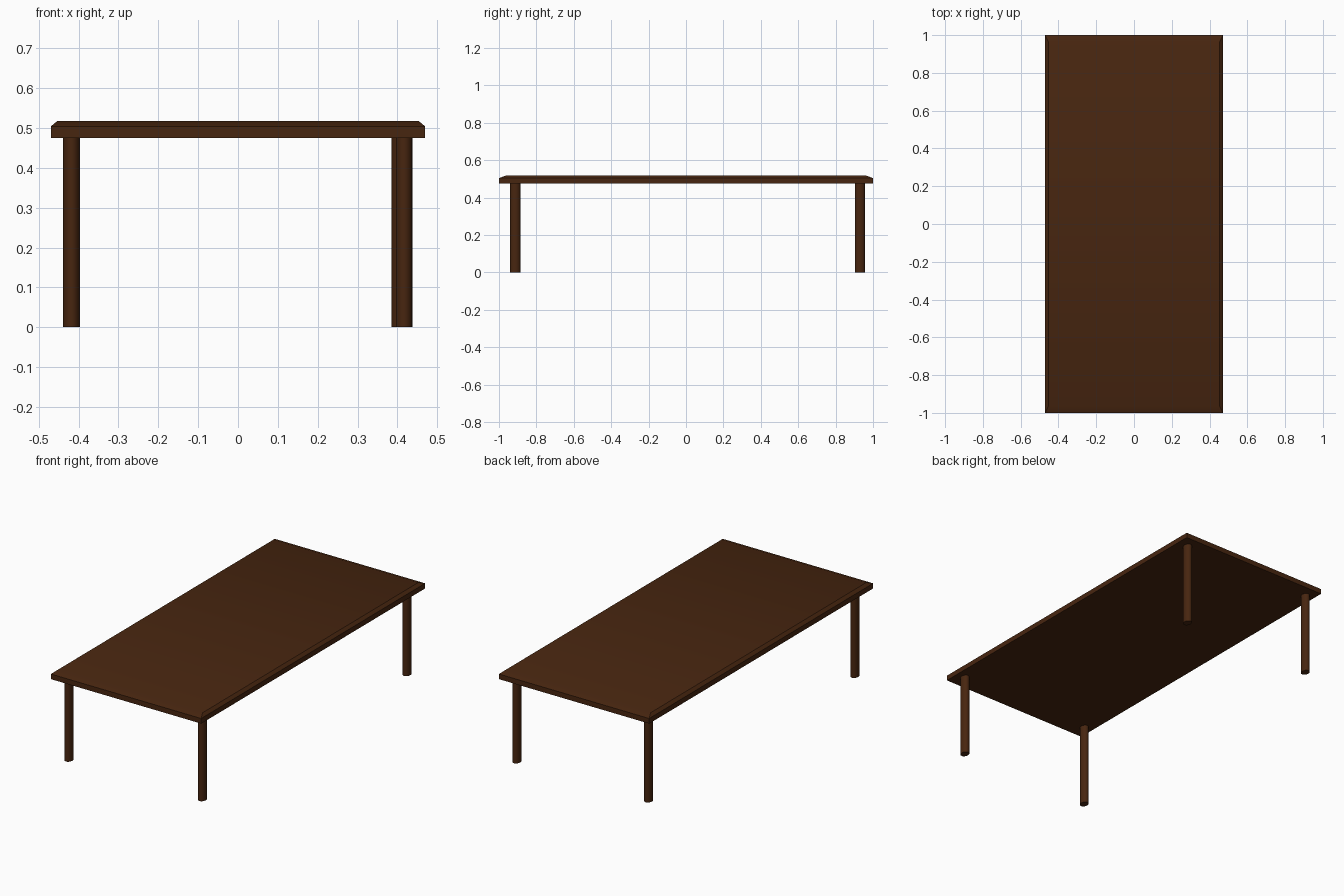
import bpy, bmesh, math

if "Cube" in bpy.data.objects:
    bpy.data.objects.remove(bpy.data.objects["Cube"])

wood = bpy.data.materials.new("dark brown wood")
wood.diffuse_color = (0.064, 0.019, 0.005, 1)
wood.use_nodes = True
wood.node_tree.nodes["Principled BSDF"].inputs["Base Color"].default_value = wood.diffuse_color

TOP_Z, UNDER_Z = 0.518, 0.475


def finish(obj, name, angle):
    obj.name = name
    obj.data.materials.append(wood)
    bpy.ops.object.select_all(action='DESELECT')
    obj.select_set(True)
    bpy.context.view_layer.objects.active = obj
    bpy.ops.object.shade_smooth_by_angle(angle=math.radians(angle))


# Tabletop: stacked rectangles, the last one drawn in as the chamfered rim
bm = bmesh.new()
rings = []
for hx, hy, z in ((0.47, 1.0, UNDER_Z), (0.47, 1.0, 0.504), (0.453, 0.963, TOP_Z)):
    rings.append([bm.verts.new((sx * hx, sy * hy, z))
                  for sx, sy in ((-1, -1), (1, -1), (1, 1), (-1, 1))])
for low, high in zip(rings, rings[1:]):
    for i in range(4):
        j = (i + 1) % 4
        bm.faces.new((low[i], low[j], high[j], high[i]))
bm.faces.new(rings[0][::-1])
bm.faces.new(rings[-1])
mesh = bpy.data.meshes.new("tabletop")
bm.to_mesh(mesh)
bm.free()
tabletop = bpy.data.objects.new("tabletop", mesh)
bpy.context.collection.objects.link(tabletop)
finish(tabletop, "tabletop", 30)

# Four slightly oval round legs (the back right one sits a little further in)
legs = {
    "front_left_leg": (-0.418, -0.913),
    "front_right_leg": (0.417, -0.913),
    "back_left_leg": (-0.418, 0.930),
    "back_right_leg": (0.406, 0.930),
}
for name, (x, y) in legs.items():
    height = UNDER_Z + 0.005
    bpy.ops.mesh.primitive_cylinder_add(vertices=16, radius=1, depth=height,
                                        location=(x, y, height / 2))
    leg = bpy.context.object
    leg.scale = (0.021, 0.027, 1)
    bpy.ops.object.transform_apply(location=False, rotation=False, scale=True)
    finish(leg, name, 40)
